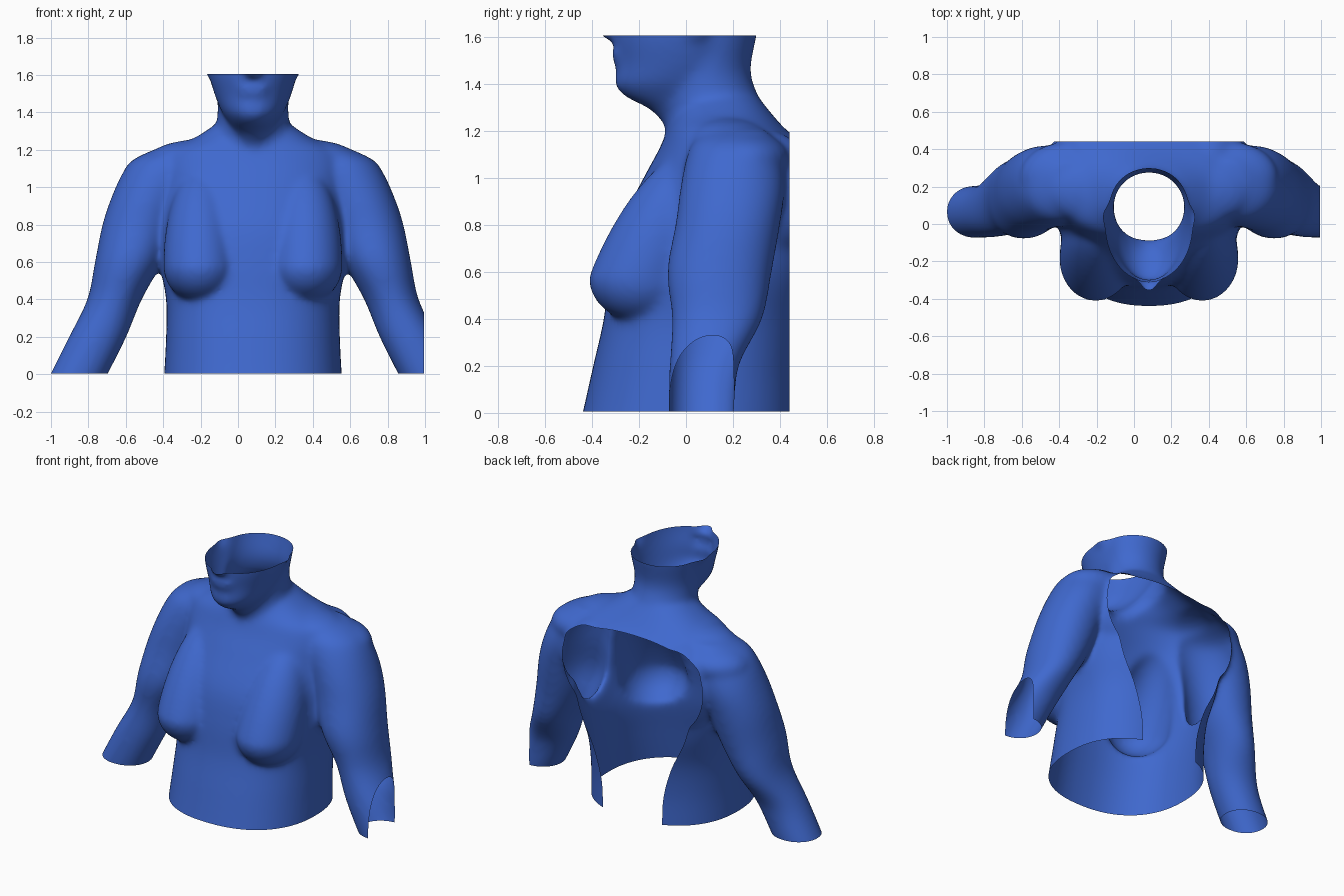
import bpy, bmesh
from math import cos, sin, pi
from mathutils import Vector

if "Cube" in bpy.data.objects:
    bpy.data.objects.remove(bpy.data.objects["Cube"])

CX = 0.08                      # the body's mirror plane
bm = bmesh.new()


def spline(a, b, c, d, t):
    return 0.5 * (2 * b + (c - a) * t + (2 * a - 5 * b + 4 * c - d) * t * t
                  + (3 * b - a - 3 * c + d) * t ** 3)


def loft(rows, power=2.0, side=1, n=48, sub=5):
    """Closed skin through horizontal rings: z, x centre, half width, y front, y back."""
    rows = [Vector(r) for r in rows]
    p = [rows[0]] + rows + [rows[-1]]
    dense = [spline(*p[i:i + 4], k / sub) for i in range(len(rows) - 1) for k in range(sub)]
    dense.append(rows[-1])
    rings = []
    for z, cx, hw, yf, yb in dense:
        ring = []
        for k in range(n):
            c, s = cos(2 * pi * k / n), sin(2 * pi * k / n)
            px = abs(c) ** (2 / power) * (1 if c > 0 else -1)
            py = abs(s) ** (2 / power) * (1 if s > 0 else -1)
            ring.append(bm.verts.new((CX + side * (cx + hw * px),
                                      (yf + yb) / 2 + (yb - yf) / 2 * py, z)))
        rings.append(ring)
    for a, b in zip(rings, rings[1:]):
        for k in range(n):
            j = (k + 1) % n
            bm.faces.new((a[k], a[j], b[j], b[k]))
    bm.faces.new(rings[0][::-1])
    bm.faces.new(rings[-1])


def blob(x, y, z, rx, ry, rz, stretch=1.0, lean=0.0):
    """Ellipsoid; the upper half can be stretched up and leaned back."""
    vs = bmesh.ops.create_uvsphere(bm, u_segments=32, v_segments=24, radius=1)["verts"]
    for v in vs:
        h = max(v.co.z, 0)
        zz = v.co.z * rz * (stretch if h else 1)
        v.co = Vector((CX + x + v.co.x * rx, y + v.co.y * ry + lean * h, z + zz))


# torso
loft([(-.10, 0, .480, -.465, .475), (0, 0, .475, -.44, .475), (.2, 0, .465, -.395, .48),
      (.4, 0, .465, -.35, .51), (.6, 0, .50, -.325, .57), (.8, 0, .51, -.28, .61),
      (1.0, 0, .51, -.18, .60), (1.12, 0, .51, -.115, .53), (1.2, 0, .45, -.08, .43),
      (1.265, 0, .31, -.05, .37), (1.34, 0, .195, -.02, .31)], power=2.3)
# neck
loft([(1.05, 0, .20, -.06, .33), (1.2, 0, .20, -.085, .33), (1.32, 0, .195, -.10, .315),
      (1.45, 0, .19, -.10, .275), (1.6, 0, .21, -.1, .30), (1.72, 0, .22, -.1, .32)])
# jaw and lower head
loft([(1.21, 0, .07, -.08, .1), (1.29, 0, .10, -.155, .15), (1.345, 0, .13, -.26, .2),
      (1.40, 0, .165, -.305, .22), (1.48, 0, .20, -.295, .25), (1.6, 0, .235, -.31, .29),
      (1.72, 0, .245, -.31, .31)], power=2.0)
# chin, lips and nose
blob(0, -.25, 1.405, .08, .055, .045)
blob(0, -.28, 1.495, .08, .034, .018)
blob(0, -.285, 1.53, .085, .036, .018)
blob(0, -.31, 1.63, .055, .065, .05)

for s in (-1, 1):
    # arm, shoulder to below the elbow
    loft([(-.10, .98, .15, -.07, .20), (0, .93, .154, -.075, .205), (.2, .83, .154, -.07, .225),
          (.4, .74, .146, -.06, .325), (.6, .665, .18, -.08, .365), (.8, .61, .195, -.045, .40),
          (.95, .555, .20, -.025, .42), (1.08, .485, .21, 0, .41), (1.15, .45, .185, .03, .38),
          (1.205, .40, .12, .09, .34)], power=2.1, side=s)
    # breast
    blob(s * .285, -.19, .575, .195, .225, .19, stretch=2.8, lean=.2)
    # shoulder: front, blade, back edge, and slope up to the neck
    blob(s * .45, .18, 1.06, .20, .18, .15)
    blob(s * .32, .33, .92, .21, .25, .28)
    blob(s * .44, .25, 1.08, .25, .19, .115)
    blob(s * .28, .18, 1.16, .27, .18, .095)
    blob(s * .17, .18, 1.22, .16, .14, .085)
    # ear
    blob(s * .225, .04, 1.64, .034, .06, .06)

bmesh.ops.recalc_face_normals(bm, faces=bm.faces[:])
mesh = bpy.data.meshes.new("torso_skin")
bm.to_mesh(mesh)
bm.free()
body = bpy.data.objects.new("torso_skin", mesh)
bpy.context.collection.objects.link(body)

# fuse the parts into one soft skin
rm = body.modifiers.new("fuse", "REMESH")
rm.mode = "VOXEL"
rm.voxel_size = 0.014
sm = body.modifiers.new("soften", "SMOOTH")
sm.factor = 0.5
sm.iterations = 28
dg = bpy.context.evaluated_depsgraph_get()
skin = bpy.data.meshes.new_from_object(body.evaluated_get(dg))
body.modifiers.clear()
body.data = skin

# trim open at the bottom, top, back and right forearm
bm = bmesh.new()
bm.from_mesh(skin)
for co, no in (((0, 0, 0.005), (0, 0, -1)), ((0, 0, 1.605), (0, 0, 1)),
               ((0, .44, 0), (0, 1, 0)), ((.995, 0, 0), (1, 0, 0))):
    bmesh.ops.bisect_plane(bm, geom=bm.verts[:] + bm.edges[:] + bm.faces[:],
                           plane_co=co, plane_no=no, clear_outer=True)

# keep only the largest connected shell
seen, best = set(), []
for v in bm.verts:
    if v in seen:
        continue
    stack, part = [v], []
    seen.add(v)
    while stack:
        a = stack.pop()
        part.append(a)
        for e in a.link_edges:
            b = e.other_vert(a)
            if b not in seen:
                seen.add(b)
                stack.append(b)
    if len(part) > len(best):
        best = part
keep = set(best)
bmesh.ops.delete(bm, geom=[v for v in bm.verts if v not in keep], context="VERTS")
for f in bm.faces:
    f.smooth = True
bm.to_mesh(skin)
bm.free()

# skin colour
mat = bpy.data.materials.new("blue")
mat.diffuse_color = (.05, .14, .62, 1)
mat.use_nodes = True
mat.node_tree.nodes["Principled BSDF"].inputs["Base Color"].default_value = mat.diffuse_color
skin.materials.clear()
skin.materials.append(mat)
